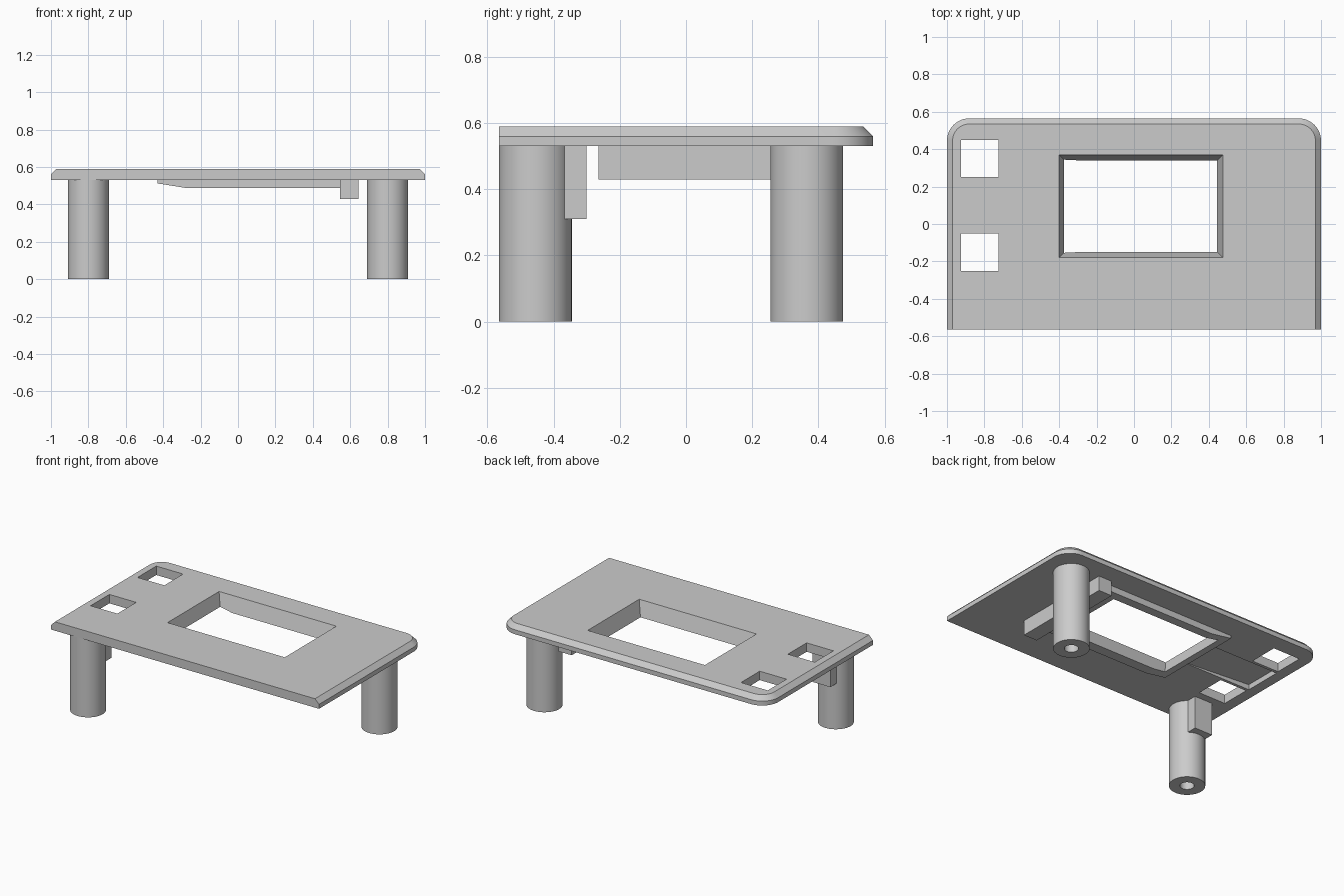
import bpy, bmesh, math
from math import pi, cos, sin

cube = bpy.data.objects.get("Cube")
if cube:
    bpy.data.objects.remove(cube, do_unlink=True)

GREY = (0.6, 0.6, 0.6, 1.0)
mat = bpy.data.materials.new("plain_grey")
mat.use_nodes = True
mat.diffuse_color = GREY
mat.node_tree.nodes["Principled BSDF"].inputs["Base Color"].default_value = GREY

BOTTOM, EDGE, TOP = 0.53, 0.56, 0.59


def loft(name, loops, smooth=False):
    """Skin a stack of equal-length point loops and cap both ends."""
    bm = bmesh.new()
    rings = [[bm.verts.new(p) for p in loop] for loop in loops]
    n = len(rings[0])
    for a, b in zip(rings, rings[1:]):
        for i in range(n):
            j = (i + 1) % n
            bm.faces.new((a[i], a[j], b[j], b[i]))
    bm.faces.new(rings[0])
    bm.faces.new(rings[-1])
    bmesh.ops.recalc_face_normals(bm, faces=bm.faces)
    mesh = bpy.data.meshes.new(name)
    bm.to_mesh(mesh)
    bm.free()
    mesh.materials.append(mat)
    obj = bpy.data.objects.new(name, mesh)
    bpy.context.collection.objects.link(obj)
    if smooth:
        select(obj)
        bpy.ops.object.shade_smooth_by_angle(angle=math.radians(30))
    return obj


def select(obj):
    bpy.ops.object.select_all(action='DESELECT')
    obj.select_set(True)
    bpy.context.view_layer.objects.active = obj


def rect(x0, x1, y0, y1, z, grow=0.0):
    return [(x0 - grow, y0 - grow, z), (x1 + grow, y0 - grow, z),
            (x1 + grow, y1 + grow, z), (x0 - grow, y1 + grow, z)]


def box(name, x0, x1, y0, y1, z0, z1):
    return loft(name, [rect(x0, x1, y0, y1, z) for z in (z0, z1)])


def prism_y(name, profile, y0, y1):
    return loft(name, [[(x, y, z) for x, z in profile] for y in (y0, y1)])


def cut(obj, cutters):
    for c in cutters:
        c.hide_render = True
        mod = obj.modifiers.new("cut", 'BOOLEAN')
        mod.operation = 'DIFFERENCE'
        mod.solver = 'EXACT'
        mod.object = c
        select(obj)
        bpy.ops.object.modifier_apply(modifier=mod.name)


def plate_outline(z, inset):
    """Square front corners, rounded back corners."""
    r, cx, cy = 0.12, 0.88, 0.445
    pts = [(-1 + inset, -0.565, z), (1 - inset, -0.565, z)]
    for sx, start in ((cx, 0), (-cx, pi / 2)):
        for i in range(13):
            a = start + i * pi / 24
            pts.append((sx + (r - inset) * cos(a), cy + (r - inset) * sin(a), z))
    return pts


# Cover plate with chamfered sides and back
plate = loft("cover_plate", [plate_outline(BOTTOM, 0), plate_outline(EDGE, 0),
                             plate_outline(TOP, 0.03)], smooth=True)

# Raised frame under the window, with a ramp towards the right side
frame = prism_y("window_frame", [(-0.43, BOTTOM), (-0.43, 0.512), (-0.28, 0.488),
                                 (0.56, 0.488), (0.56, BOTTOM)], -0.22, 0.40)

# Tapered window opening, square openings and the shallow cable channel
window = loft("window_cutter", [rect(-0.37, 0.445, -0.15, 0.34, z, (z - 0.49) * 0.3)
                                for z in (0.44, 0.64)])
squares = [box("square_cutter", -0.925, -0.725, y, y + 0.2, 0.4, 0.7)
           for y in (-0.25, 0.25)]
channel = prism_y("channel_cutter", [(-0.43, 0.5), (-0.43, 0.533),
                                     (-0.93, 0.565), (-0.93, 0.5)], -0.03, 0.23)
cut(plate, [window, channel] + squares)
cut(frame, [window])
for helper in [window, channel] + squares:
    bpy.data.objects.remove(helper, do_unlink=True)


# Support posts with a screw hole in the foot
def ring(cx, cy, r, z, n=48):
    return [(cx + r * cos(2 * pi * i / n), cy + r * sin(2 * pi * i / n), z)
            for i in range(n)]


for name, x, y in (("front_right_post", -0.8, -0.455), ("back_left_post", 0.8, 0.365)):
    loft(name, [ring(x, y, r, z) for r, z in
                ((0.043, 0.25), (0.043, 0), (0.11, 0), (0.11, BOTTOM))], smooth=True)

# Block behind the front post and rail beside the window
box("post_block", -0.867, -0.733, -0.40, -0.30, 0.31, BOTTOM)
box("side_rail", 0.545, 0.645, -0.265, 0.44, 0.43, BOTTOM)
